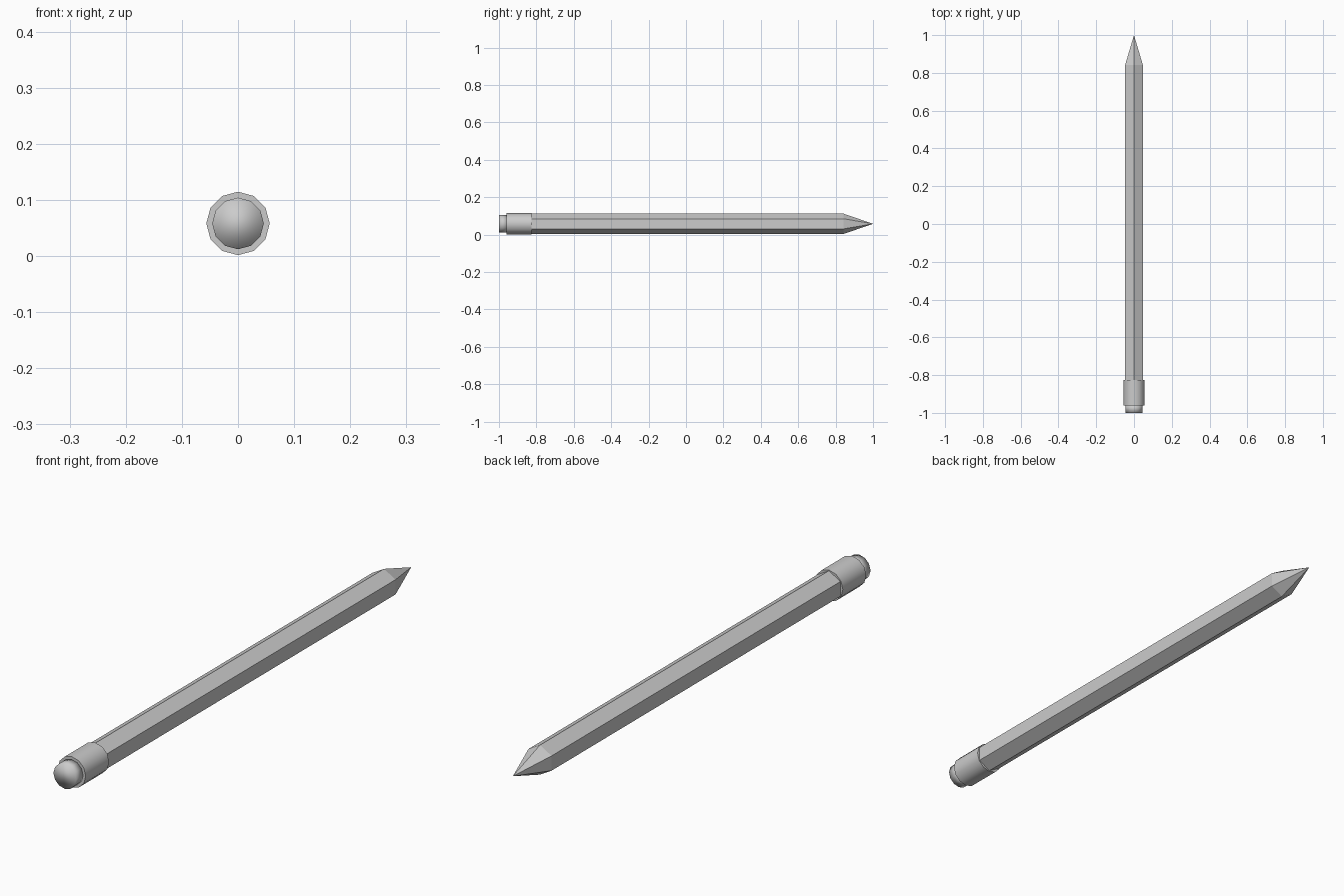
import bpy, bmesh, math

if "Cube" in bpy.data.objects:
    bpy.data.objects.remove(bpy.data.objects["Cube"])

CZ = 0.058  # height of the pencil axis


def loft(name, sides, rings, tip=None, smooth=None):
    """Stack regular polygon rings (y, radius) along y; optional pointed tip."""
    bm = bmesh.new()
    loops = []
    for y, r in rings:
        loops.append([bm.verts.new((r * math.sin(math.tau * i / sides), y,
                                    CZ + r * math.cos(math.tau * i / sides)))
                      for i in range(sides)])
    for a, b in zip(loops, loops[1:]):
        for i in range(sides):
            j = (i + 1) % sides
            bm.faces.new((a[i], a[j], b[j], b[i]))
    bm.faces.new(loops[0])
    if tip is None:
        bm.faces.new(loops[-1])
    else:
        point = bm.verts.new((0, tip, CZ))
        for i in range(sides):
            bm.faces.new((loops[-1][i], loops[-1][(i + 1) % sides], point))
    bmesh.ops.recalc_face_normals(bm, faces=bm.faces)
    mesh = bpy.data.meshes.new(name)
    bm.to_mesh(mesh)
    bm.free()
    obj = bpy.data.objects.new(name, mesh)
    bpy.context.collection.objects.link(obj)
    if smooth is not None:
        bpy.ops.object.select_all(action='DESELECT')
        obj.select_set(True)
        bpy.context.view_layer.objects.active = obj
        bpy.ops.object.shade_smooth_by_angle(angle=math.radians(smooth))
    return obj


# Hexagonal wooden shaft with sharpened point
loft("pencil_shaft", 6, [(-0.83, 0.054), (0.843, 0.054)], tip=1.0)

# Metal sleeve holding the eraser
loft("ferrule", 12, [(-0.96, 0.0565), (-0.825, 0.0565)], smooth=40)

# Eraser: rim and end cap shaded as one soft surface
loft("eraser", 12, [(-1.0, 0.046), (-0.955, 0.046)], smooth=120)
